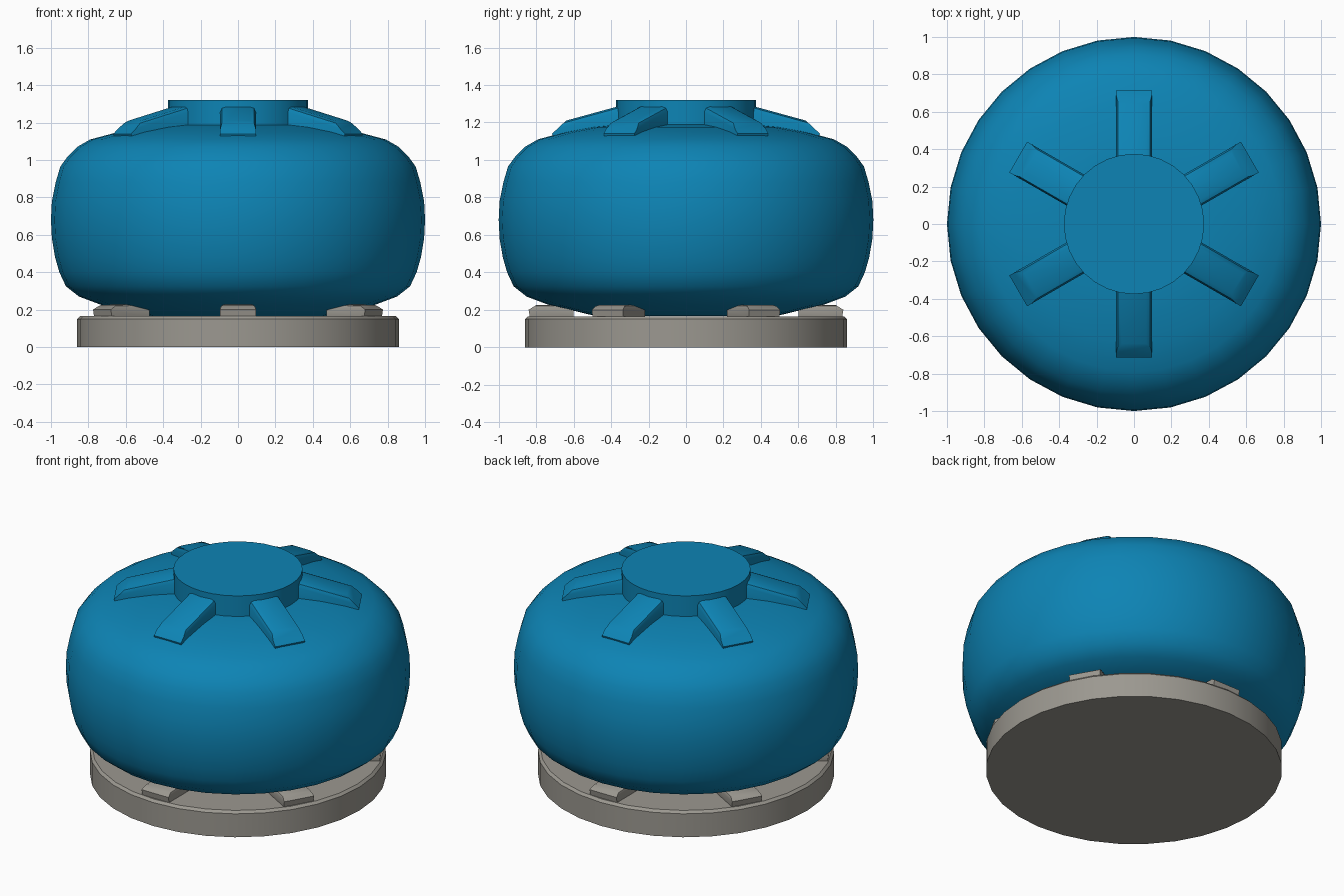
import bpy, bmesh, math
from mathutils import Matrix

if "Cube" in bpy.data.objects:
    bpy.data.objects.remove(bpy.data.objects["Cube"])


def material(name, rgb):
    m = bpy.data.materials.new(name)
    m.diffuse_color = (*rgb, 1)
    m.use_nodes = True
    m.node_tree.nodes["Principled BSDF"].inputs["Base Color"].default_value = m.diffuse_color
    return m


BLUE = material("blue paint", (0.004, 0.23, 0.46))
GREY = material("warm grey", (0.33, 0.315, 0.28))


def finish(bm, name, mat, angle=40):
    bmesh.ops.recalc_face_normals(bm, faces=bm.faces)
    me = bpy.data.meshes.new(name)
    bm.to_mesh(me)
    bm.free()
    me.materials.append(mat)
    ob = bpy.data.objects.new(name, me)
    bpy.context.collection.objects.link(ob)
    bpy.ops.object.select_all(action='DESELECT')
    ob.select_set(True)
    bpy.context.view_layer.objects.active = ob
    bpy.ops.object.shade_smooth_by_angle(angle=math.radians(angle))
    return ob


def lathe(name, profile, mat, n=32):
    """Closed solid of revolution from (radius, z) points, bottom to top."""
    bm = bmesh.new()
    rings = [[bm.verts.new((r * math.cos(2 * math.pi * i / n),
                            r * math.sin(2 * math.pi * i / n), z))
              for i in range(n)] for r, z in profile]
    for a, b in zip(rings, rings[1:]):
        for i in range(n):
            j = (i + 1) % n
            bm.faces.new((a[i], a[j], b[j], b[i]))
    bm.faces.new(rings[0][::-1])
    bm.faces.new(rings[-1])
    return finish(bm, name, mat)


def radial_block(name, outline, width, degrees, mat, bevel):
    """Extrude an (r, z) outline to a width and turn it around the axis."""
    bm = bmesh.new()
    sides = [[bm.verts.new((r, s * width / 2, z)) for r, z in outline] for s in (-1, 1)]
    bm.faces.new(sides[0])
    bm.faces.new(sides[1][::-1])
    n = len(outline)
    for i in range(n):
        j = (i + 1) % n
        bm.faces.new((sides[0][i], sides[1][i], sides[1][j], sides[0][j]))
    bmesh.ops.recalc_face_normals(bm, faces=bm.faces)
    # soften the long upper edges
    top = max(z for r, z in outline) - 0.09
    edges = [e for e in bm.edges if all(v.co.z > top for v in e.verts)
             and abs(e.verts[0].co.y - e.verts[1].co.y) < 1e-4
             and abs(e.verts[0].co.x - e.verts[1].co.x) > 0.05]
    bmesh.ops.bevel(bm, geom=edges, offset=bevel, segments=2, profile=0.5, affect='EDGES')
    bm.transform(Matrix.Rotation(math.radians(degrees), 4, 'Z'))
    return finish(bm, name, mat)


# rounded tank body
lathe("tank_body", [(0.48, 0.166), (0.60, 0.195), (0.73, 0.225), (0.85, 0.27),
                    (0.92, 0.325), (0.955, 0.40), (0.978, 0.48), (0.995, 0.58),
                    (1.0, 0.68), (0.995, 0.78), (0.975, 0.88), (0.95, 0.965),
                    (0.91, 1.02), (0.86, 1.07), (0.79, 1.11), (0.64, 1.15),
                    (0.50, 1.175), (0.36, 1.19)], BLUE)
# flat-topped neck
lathe("top_neck", [(0.375, 1.15), (0.375, 1.32)], BLUE)
# base plate
lathe("base_plate", [(0.86, 0.0), (0.86, 0.15), (0.845, 0.165)], GREY)

# six ribs round the neck and six pads under the body
for k in range(6):
    a = 30 + 60 * k
    radial_block(f"shoulder_rib_{k + 1}",
                 [(0.33, 1.14), (0.70, 1.09), (0.715, 1.14), (0.64, 1.21), (0.33, 1.295)],
                 0.19, a, BLUE, 0.03)
    radial_block(f"support_pad_{k + 1}",
                 [(0.60, 0.14), (0.83, 0.14), (0.84, 0.20), (0.80, 0.225), (0.60, 0.23)],
                 0.19, a, GREY, 0.02)
